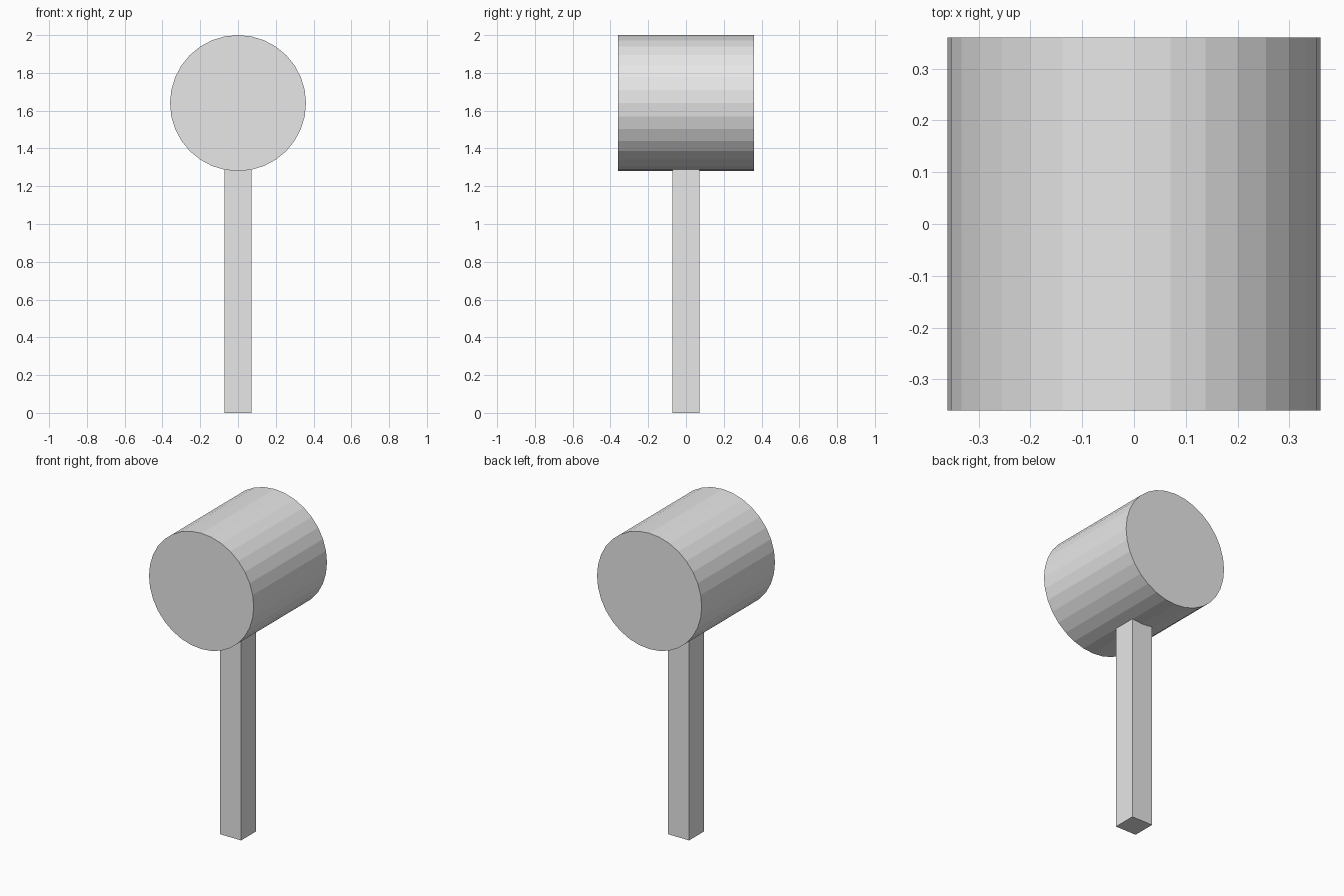
import bpy
from math import radians

# Remove the default object
cube = bpy.data.objects.get("Cube")
if cube:
    bpy.data.objects.remove(cube, do_unlink=True)

HEAD_RADIUS = 0.36
HEAD_Z = 1.64
HANDLE_WIDTH = 0.144
HANDLE_TOP = 1.32  # slightly sunk into the head

# Single plain grey
grey = bpy.data.materials.new("light_grey")
grey.use_nodes = True
colour = (0.8, 0.8, 0.8, 1.0)
grey.diffuse_color = colour
grey.node_tree.nodes["Principled BSDF"].inputs["Base Color"].default_value = colour


def finish(name):
    """Name the new part, apply its transform and give it the material."""
    part = bpy.context.object
    part.name = part.data.name = name
    bpy.ops.object.transform_apply(location=False, rotation=True, scale=True)
    part.data.materials.append(grey)
    return part


# Mallet head: faceted drum lying front to back
bpy.ops.mesh.primitive_cylinder_add(
    vertices=32, radius=HEAD_RADIUS, depth=2 * HEAD_RADIUS,
    location=(0, 0, HEAD_Z), rotation=(radians(90), 0, 0))
finish("mallet_head")

# Handle: square post from the ground up into the head
bpy.ops.mesh.primitive_cube_add(size=1, location=(0, 0, HANDLE_TOP / 2))
bpy.context.object.scale = (HANDLE_WIDTH, HANDLE_WIDTH, HANDLE_TOP)
finish("handle")
